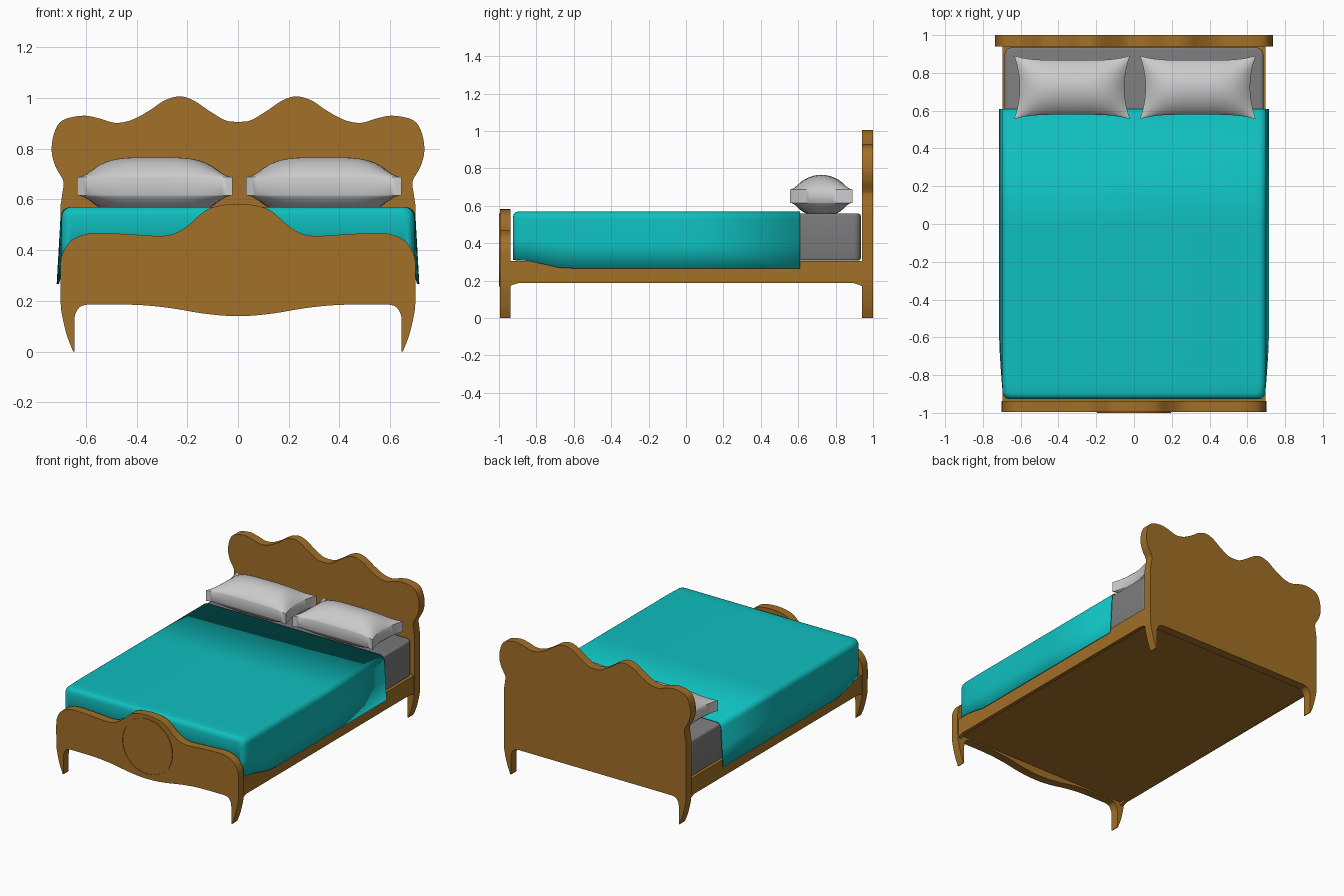
import bpy, bmesh, math
from mathutils import Vector

if "Cube" in bpy.data.objects:
    bpy.data.objects.remove(bpy.data.objects["Cube"])


def material(name, rgb):
    m = bpy.data.materials.new(name)
    m.diffuse_color = (*rgb, 1)
    m.use_nodes = True
    m.node_tree.nodes["Principled BSDF"].inputs["Base Color"].default_value = m.diffuse_color
    return m


WOOD = material("wood", (0.36, 0.16, 0.02))
TEAL = material("teal_fabric", (0.005, 0.52, 0.52))
GREY = material("dark_grey_fabric", (0.2, 0.2, 0.2))


def finish(bm, name, mat=None, angle=35):
    bmesh.ops.recalc_face_normals(bm, faces=bm.faces)
    me = bpy.data.meshes.new(name)
    bm.to_mesh(me)
    bm.free()
    ob = bpy.data.objects.new(name, me)
    bpy.context.collection.objects.link(ob)
    if mat:
        me.materials.append(mat)
    bpy.ops.object.select_all(action='DESELECT')
    ob.select_set(True)
    bpy.context.view_layer.objects.active = ob
    bpy.ops.object.shade_smooth_by_angle(angle=math.radians(angle))
    return ob


def spline(pts, n=6):
    """Catmull-Rom curve through 2D points."""
    p = [Vector(q) for q in pts]
    p = [2 * p[0] - p[1]] + p + [2 * p[-1] - p[-2]]
    out = []
    for i in range(1, len(p) - 2):
        a, b, c, d = p[i - 1:i + 3]
        for k in range(n):
            t = k / n
            out.append(0.5 * (2 * b + (c - a) * t + (2 * a - 5 * b + 4 * c - d) * t * t
                              + (3 * b - a - 3 * c + d) * t ** 3))
    return out + [p[-2]]


def extrude(bm, pts, axis, lo, hi):
    """Prism from a 2D outline (x,z or y,z) along y or x."""
    place = (lambda u, v: (u, lo, v)) if axis == 'y' else (lambda u, v: (lo, u, v))
    f = bm.faces.new([bm.verts.new(place(u, v)) for u, v in pts])
    res = bmesh.ops.extrude_face_region(bm, geom=[f])
    shift = (0, hi - lo, 0) if axis == 'y' else (hi - lo, 0, 0)
    bmesh.ops.translate(bm, vec=shift,
                        verts=[v for v in res['geom'] if isinstance(v, bmesh.types.BMVert)])


def board(name, top, bottom, y0, y1):
    """Board with two tapered legs, from right-half top and bottom curves."""
    leg_out = spline([(0.70, 0.20), (0.695, 0.15), (0.675, 0.065), (0.65, 0.0)])
    leg_in = spline([(0.645, 0.0), (0.645, 0.12), (0.638, 0.155), (0.62, 0.178), (0.59, 0.186)])
    half = [tuple(p) for p in spline(top, 8) + leg_out + leg_in + spline(bottom)]
    clean = [p for i, p in enumerate(half)
             if i == 0 or (Vector(p) - Vector(half[i - 1])).length > 1e-4]
    left = [(-x, z) for x, z in reversed(clean) if x > 1e-4]
    bm = bmesh.new()
    extrude(bm, clean + left, 'y', y0, y1)
    return finish(bm, name, WOOD)


# Headboard and footboard
board("headboard",
      [(0, 0.905), (0.05, 0.912), (0.115, 0.95), (0.175, 0.99), (0.23, 1.006), (0.29, 0.99),
       (0.35, 0.95), (0.42, 0.913), (0.485, 0.902), (0.55, 0.92), (0.61, 0.93), (0.685, 0.915),
       (0.72, 0.875), (0.735, 0.80), (0.722, 0.735), (0.692, 0.68), (0.688, 0.655),
       (0.696, 0.60), (0.70, 0.54), (0.70, 0.22)],
      [(0.58, 0.186), (0.3, 0.186), (0, 0.186)], 0.94, 1.0)
board("footboard",
      [(0, 0.583), (0.07, 0.576), (0.13, 0.555), (0.19, 0.503), (0.24, 0.47), (0.30, 0.456),
       (0.42, 0.462), (0.55, 0.468), (0.61, 0.46), (0.66, 0.435), (0.69, 0.39),
       (0.70, 0.34), (0.70, 0.22)],
      [(0.58, 0.186), (0.40, 0.184), (0.27, 0.172), (0.15, 0.152), (0.06, 0.142), (0, 0.14)],
      -0.995, -0.937)

# Round medallion: raised ring around a disc
bm = bmesh.new()
N = 64
prof = [(0.195, -0.99), (0.195, -1.0), (0.187, -1.0), (0.187, -0.997)]
rings = [[bm.verts.new((r * math.cos(2 * math.pi * i / N), y, 0.363 + r * math.sin(2 * math.pi * i / N)))
          for i in range(N)] for r, y in prof]
for a, b in zip(rings, rings[1:]):
    for i in range(N):
        bm.faces.new((a[i], a[(i + 1) % N], b[(i + 1) % N], b[i]))
bm.faces.new(rings[-1])
bm.faces.new(rings[0])
finish(bm, "footboard_medallion", WOOD)

# Side rails with small brackets at the legs
rail = [(-0.94, 0.305), (0.94, 0.305), (0.94, 0.17), (0.925, 0.178), (0.895, 0.187),
        (-0.895, 0.187), (-0.925, 0.178), (-0.94, 0.17)]
for side, s in (("left", -1), ("right", 1)):
    bm = bmesh.new()
    extrude(bm, rail, 'x', s * 0.67, s * 0.695)
    finish(bm, side + "_rail", WOOD)


def box(name, lo, hi, mat):
    bm = bmesh.new()
    bmesh.ops.create_cube(bm, size=1)
    for v in bm.verts:
        v.co = [(a if c < 0 else b) for c, a, b in zip(v.co, lo, hi)]
    return finish(bm, name, mat)


# Base platform and mattress
box("base_platform", (-0.672, -0.94, 0.195), (0.672, 0.94, 0.305), WOOD)
bm = bmesh.new()
bmesh.ops.create_cube(bm, size=1)
for v in bm.verts:
    v.co = (v.co.x * 1.37, v.co.y * 1.855 + 0.0075, v.co.z * 0.25 + 0.433)
upright = [e for e in bm.edges if abs(e.verts[0].co.z - e.verts[1].co.z) > 0.1]
bmesh.ops.bevel(bm, geom=upright, offset=0.04, segments=6, profile=0.5, affect='EDGES')
flat = [e for e in bm.edges if abs(e.verts[0].co.z - e.verts[1].co.z) < 0.01]
flat = [e for e in flat if e.calc_face_angle(0) > 1]
bmesh.ops.bevel(bm, geom=flat, offset=0.012, segments=3, profile=0.5, affect='EDGES')
finish(bm, "mattress", GREY)

# Blanket: cross-sections lofted from the pillow end to the foot
# (y, half width, hem half width, top z, hem z, corner radius)
sections = [(0.61, 0.70, 0.715, 0.57, 0.266, 0.04), (0.0, 0.70, 0.715, 0.57, 0.266, 0.04),
            (-0.60, 0.70, 0.714, 0.57, 0.266, 0.04), (-0.68, 0.70, 0.711, 0.57, 0.27, 0.04),
            (-0.76, 0.70, 0.706, 0.57, 0.288, 0.04), (-0.84, 0.698, 0.70, 0.57, 0.305, 0.04),
            (-0.895, 0.695, 0.695, 0.57, 0.31, 0.04), (-0.912, 0.688, 0.688, 0.566, 0.31, 0.04),
            (-0.922, 0.678, 0.678, 0.555, 0.31, 0.04), (-0.926, 0.668, 0.668, 0.535, 0.31, 0.03),
            (-0.926, 0.665, 0.665, 0.315, 0.31, 0.003)]
bm = bmesh.new()
rows = []
for y, w, wh, zt, zb, r in sections:
    half = [(wh, zb), ((w + wh) / 2, (zb + zt - r) / 2)]
    half += [(w - r + r * math.cos(a), zt - r + r * math.sin(a))
             for a in (math.pi / 2 * k / 6 for k in range(7))]
    outline = half + [(-x, z) for x, z in reversed(half)]
    rows.append([bm.verts.new((x, y, z)) for x, z in outline])
for a, b in zip(rows, rows[1:]):
    for i in range(len(a) - 1):
        bm.faces.new((a[i], a[i + 1], b[i + 1], b[i]))
blanket = finish(bm, "blanket", TEAL, 50)
mod = blanket.modifiers.new("thickness", 'SOLIDIFY')
mod.thickness = 0.006
mod.offset = -1

# Pillows: puffed boxes with pinched sides
G = 24
for side, cx in (("left", -0.328), ("right", 0.338)):
    bm = bmesh.new()
    grids = []
    for s in (1, -1):
        grid = []
        for i in range(G + 1):
            u = math.sin((2 * i / G - 1) * math.pi / 2)
            row = []
            for j in range(G + 1):
                v = math.sin((2 * j / G - 1) * math.pi / 2)
                x = u * (0.307 - 0.03 * (1 - v * v))
                y = v * (0.168 - 0.024 * (1 - u ** 4))
                h = 0.036 + 0.078 * (1 - u ** 4) * (1 - v * v) ** 0.8
                row.append(bm.verts.new((cx + x, 0.723 + y, max(0.558, 0.652 + s * h))))
            grid.append(row)
        grids.append(grid)
        for i in range(G):
            for j in range(G):
                bm.faces.new((grid[i][j], grid[i + 1][j], grid[i + 1][j + 1], grid[i][j + 1]))
    t, b = grids
    for k in range(G):
        for e in (0, G):
            bm.faces.new((t[k][e], t[k + 1][e], b[k + 1][e], b[k][e]))
            bm.faces.new((t[e][k], t[e][k + 1], b[e][k + 1], b[e][k]))
    finish(bm, side + "_pillow", None, 45)
